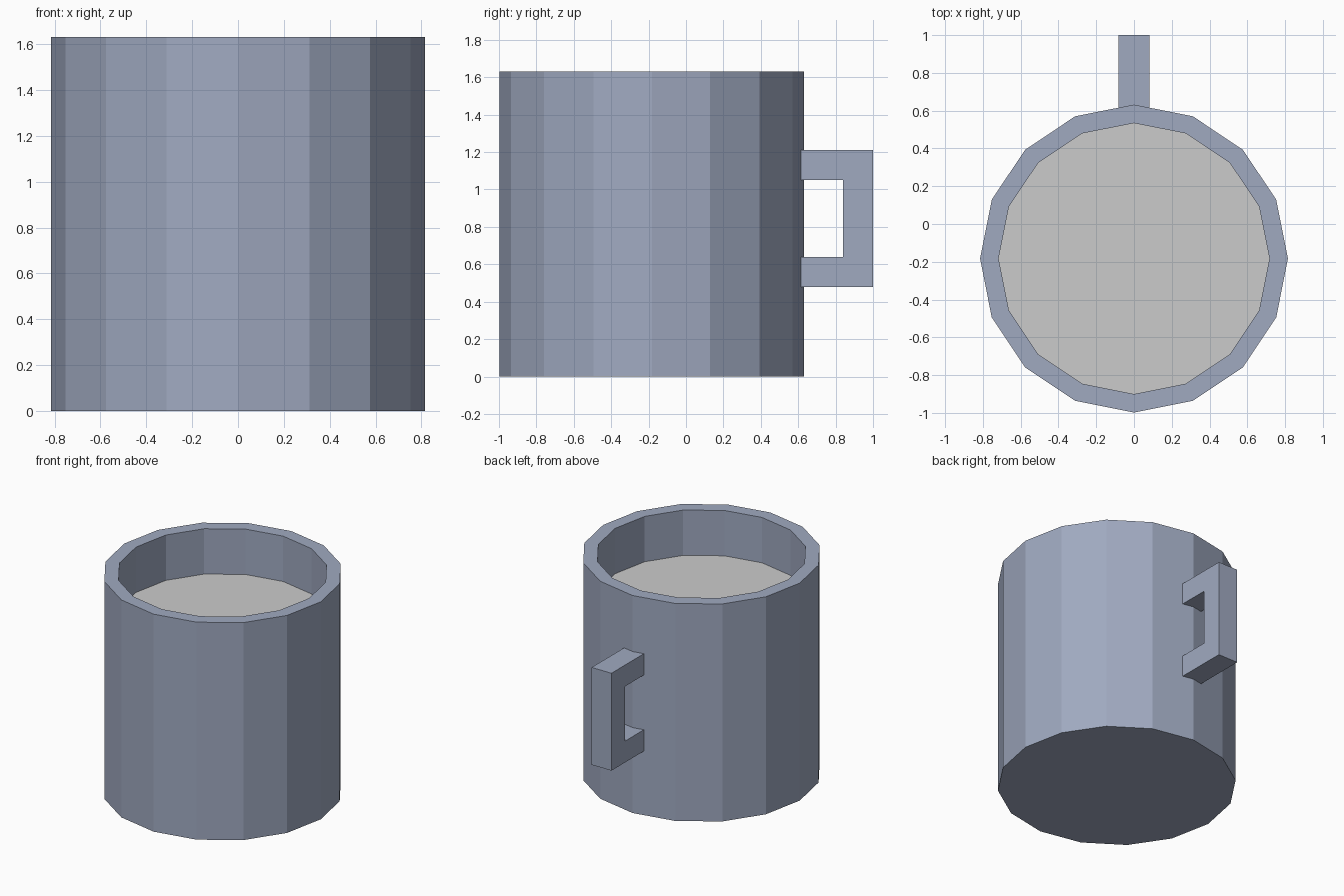
import bpy, bmesh
from math import sin, cos, pi

if "Cube" in bpy.data.objects:
    bpy.data.objects.remove(bpy.data.objects["Cube"])

SIDES = 16
CY = -0.183            # centre of the cup in y
R_OUT, R_IN = 0.815, 0.717
HEIGHT, FLOOR, LEVEL = 1.63, 0.1, 1.29


def ring(bm, r, z):
    return [bm.verts.new((r * cos(2 * pi * i / SIDES),
                          CY + r * sin(2 * pi * i / SIDES), z)) for i in range(SIDES)]


def finish(name, bm, mat=None):
    bmesh.ops.recalc_face_normals(bm, faces=bm.faces)
    mesh = bpy.data.meshes.new(name)
    bm.to_mesh(mesh)
    bm.free()
    if mat:
        mesh.materials.append(mat)
    obj = bpy.data.objects.new(name, mesh)
    bpy.context.collection.objects.link(obj)
    return obj


glaze = bpy.data.materials.new("blue_grey_glaze")
glaze.diffuse_color = (0.35, 0.40, 0.53, 1)
glaze.use_nodes = True
glaze.node_tree.nodes["Principled BSDF"].inputs["Base Color"].default_value = glaze.diffuse_color

# Cup: outer wall, rim, inner wall and floor from one lathed profile
bm = bmesh.new()
rings = [ring(bm, r, z) for r, z in
         [(R_OUT, 0), (R_OUT, HEIGHT), (R_IN, HEIGHT), (R_IN, FLOOR)]]
for a, b in zip(rings, rings[1:]):
    for i in range(SIDES):
        j = (i + 1) % SIDES
        bm.faces.new((a[i], a[j], b[j], b[i]))
bm.faces.new(rings[0])
bm.faces.new(rings[-1])
finish("cup", bm, glaze)

# Drink surface: flat disc meeting the inner wall
bm = bmesh.new()
face = bm.faces.new(ring(bm, R_IN, LEVEL))
drink = finish("drink", bm)
if drink.data.polygons[0].normal.z < 0:
    drink.data.flip_normals()

# Handle: square C profile in the yz plane, extruded across x, ends sunk in the wall
profile = [(0.57, 0.48), (1.0, 0.48), (1.0, 1.21), (0.57, 1.21),
           (0.57, 1.05), (0.84, 1.05), (0.84, 0.64), (0.57, 0.64)]
bm = bmesh.new()
side = bm.faces.new([bm.verts.new((-0.082, y, z)) for y, z in profile])
ext = bmesh.ops.extrude_face_region(bm, geom=[side], use_keep_orig=True)
bmesh.ops.translate(bm, vec=(0.164, 0, 0),
                    verts=[v for v in ext["geom"] if isinstance(v, bmesh.types.BMVert)])
finish("handle", bm, glaze)
